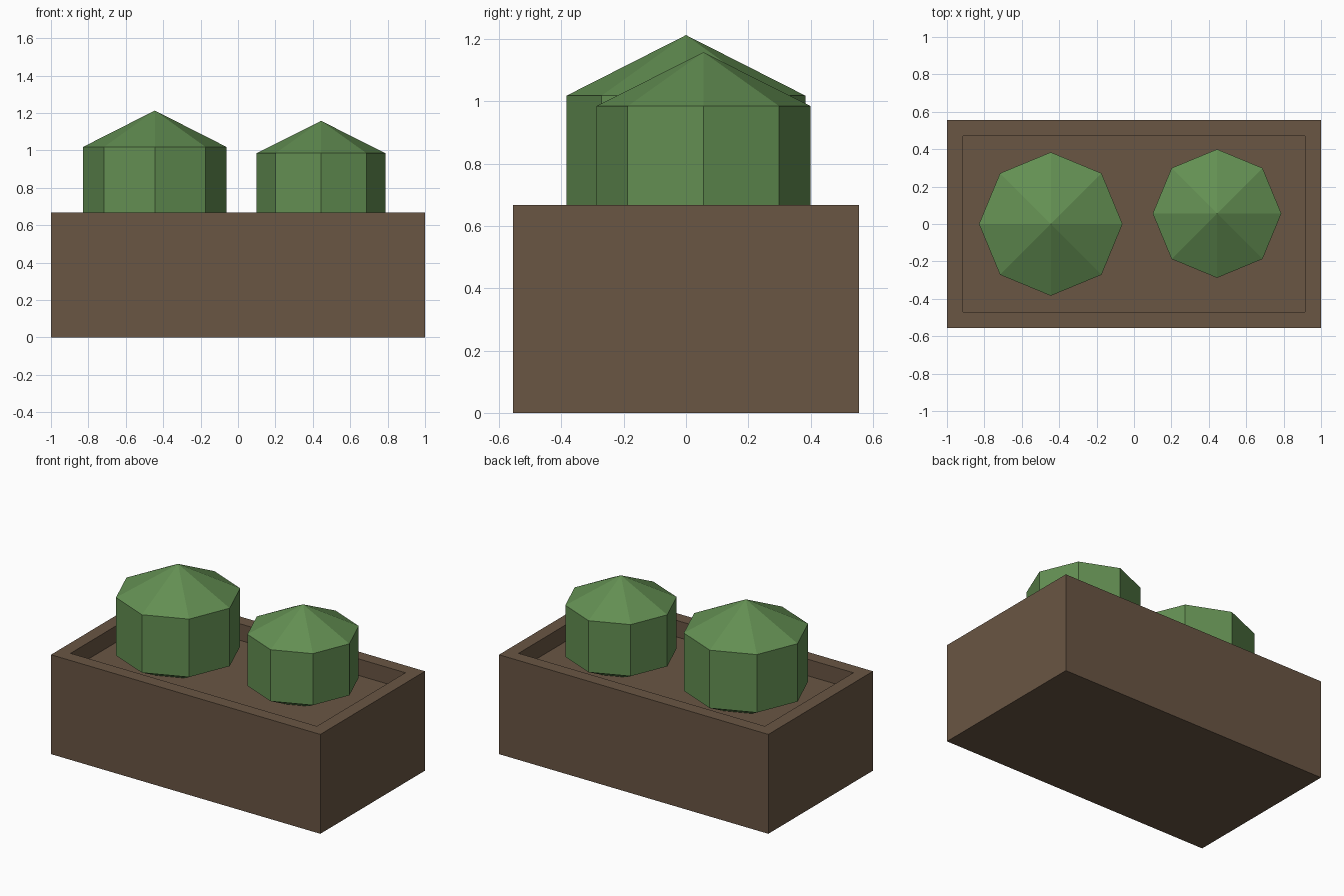
import bpy, bmesh
from mathutils import Matrix

if "Cube" in bpy.data.objects:
    bpy.data.objects.remove(bpy.data.objects["Cube"])


def material(name, rgb):
    m = bpy.data.materials.new(name)
    m.diffuse_color = (*rgb, 1.0)
    m.use_nodes = True
    m.node_tree.nodes["Principled BSDF"].inputs["Base Color"].default_value = m.diffuse_color
    return m


def finish(bm, name, mat):
    bmesh.ops.recalc_face_normals(bm, faces=bm.faces)
    mesh = bpy.data.meshes.new(name)
    bm.to_mesh(mesh)
    bm.free()
    mesh.materials.append(mat)
    obj = bpy.data.objects.new(name, mesh)
    bpy.context.collection.objects.link(obj)
    return obj


brown = material("wood brown", (0.142, 0.092, 0.057))
green = material("leaf green", (0.125, 0.275, 0.085))

# Planter box: a block whose top is inset and sunk to make the recess
W, D, H = 2.0, 1.11, 0.667
RIM, DEPTH = 0.121, 0.111
bm = bmesh.new()
bmesh.ops.create_cube(bm, size=1.0, matrix=Matrix.Translation((0, 0, H / 2))
                      @ Matrix.Diagonal((W, D, H, 1)))
top = max(bm.faces, key=lambda f: f.calc_center_median().z)
bmesh.ops.inset_region(bm, faces=[top], thickness=RIM)
floor = bmesh.ops.extrude_discrete_faces(bm, faces=[top])["faces"][0]
bmesh.ops.translate(bm, verts=floor.verts, vec=(0, 0, -DEPTH))
finish(bm, "planter_box", brown)


# Bushes: low-poly spheres, eight sides and three bands, slightly squashed
def bush(name, centre, radius, half_height):
    bm = bmesh.new()
    bmesh.ops.create_uvsphere(bm, u_segments=8, v_segments=3, radius=1.0,
                              matrix=Matrix.Translation(centre)
                              @ Matrix.Diagonal((radius, radius, half_height, 1)))
    finish(bm, name, green)


bush("large_bush", (-0.445, 0.0, 0.824), 0.443, 0.389)
bush("small_bush", (0.444, 0.056, 0.812), 0.397, 0.346)
